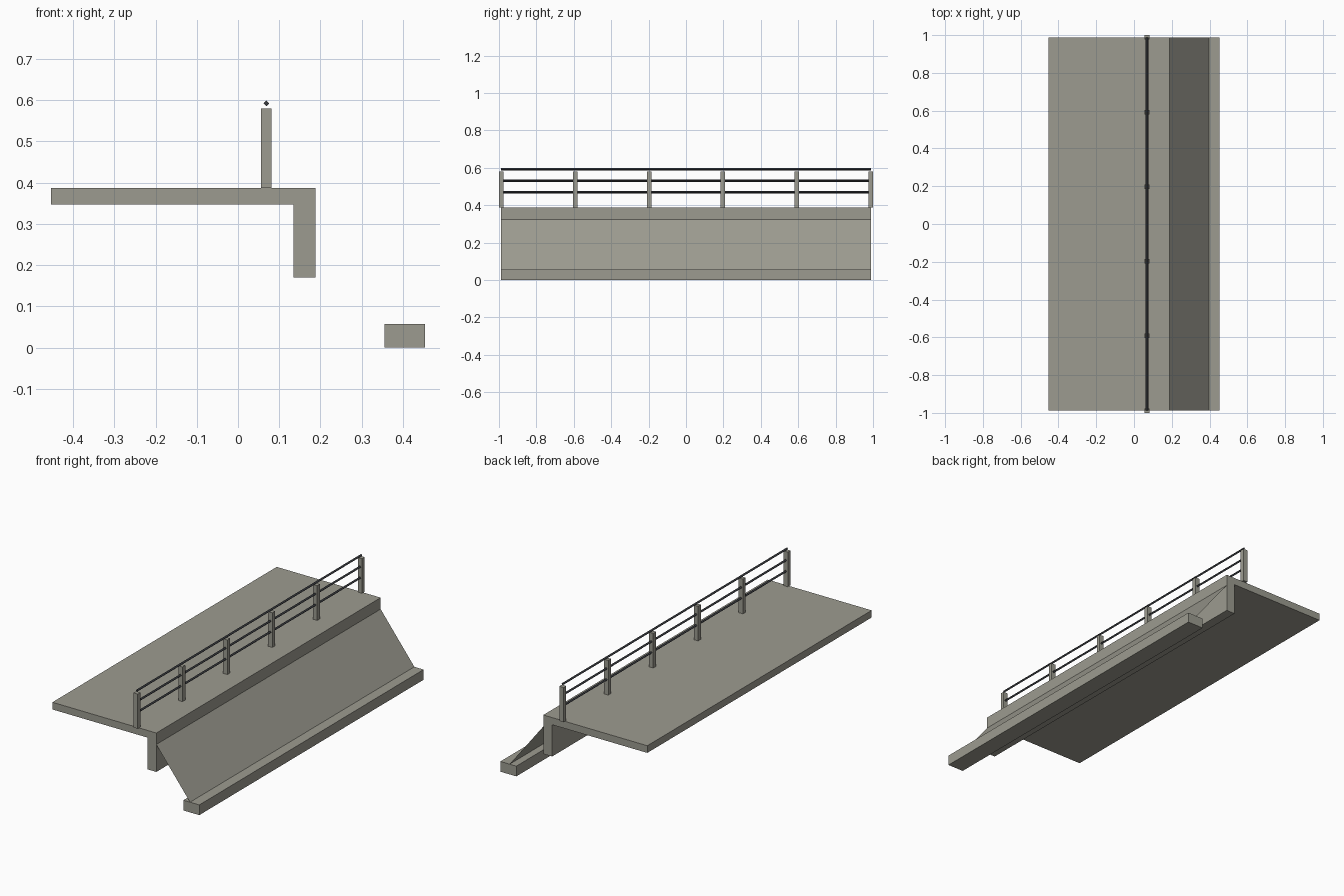
import bpy
import math

if "Cube" in bpy.data.objects:
    bpy.data.objects.remove(bpy.data.objects["Cube"])

HALF = 0.988      # half length of the quay
RAIL_X = 0.0685   # railing line


def material(name, color):
    mat = bpy.data.materials.new(name)
    mat.diffuse_color = (*color, 1.0)
    mat.use_nodes = True
    mat.node_tree.nodes["Principled BSDF"].inputs["Base Color"].default_value = mat.diffuse_color
    return mat


CONCRETE = material("concrete", (0.335, 0.33, 0.28))
STEEL = material("dark_steel", (0.04, 0.043, 0.05))


def mesh_object(name, verts, faces, mat):
    me = bpy.data.meshes.new(name)
    me.from_pydata(verts, [], faces)
    me.materials.append(mat)
    me.update()
    ob = bpy.data.objects.new(name, me)
    bpy.context.collection.objects.link(ob)
    return ob


def extrude_profile(name, profile, y0, y1, mat=CONCRETE):
    """Extrude a counter-clockwise (x, z) outline along y."""
    n = len(profile)
    verts = [(x, y, z) for y in (y0, y1) for x, z in profile]
    faces = [tuple(range(n)), tuple(reversed(range(n, 2 * n)))]
    faces += [(i, i + n, (i + 1) % n + n, (i + 1) % n) for i in range(n)]
    return mesh_object(name, verts, faces, mat)


def rect(x0, x1, z0, z1):
    return [(x0, z0), (x1, z0), (x1, z1), (x0, z1)]


# Deck slab with downstand edge beam
extrude_profile("deck_and_beam", [
    (-0.453, 0.347), (0.134, 0.347), (0.134, 0.170),
    (0.188, 0.170), (0.188, 0.387), (-0.453, 0.387)], -HALF, HALF)

# Toe block at the foot of the slope
extrude_profile("toe_block", rect(0.355, 0.453, 0.0, 0.057), -HALF, HALF)

# Thin sloping face between beam and toe
mesh_object("slope_face",
            [(0.188, -HALF, 0.323), (0.396, -HALF, 0.057),
             (0.396, HALF, 0.057), (0.188, HALF, 0.323)], [(0, 1, 2, 3)], CONCRETE)

# Railing posts
for i in range(6):
    y = -HALF + i * 2 * HALF / 5
    extrude_profile(f"railing_post_{i + 1}",
                    rect(RAIL_X - 0.013, RAIL_X + 0.013, 0.387, 0.58),
                    y - 0.012, y + 0.012)

# Slim diamond-section rails
R = 0.007
for name, z in (("top_rail", 0.592), ("middle_rail", 0.531), ("lower_rail", 0.47)):
    diamond = [(RAIL_X + R * math.cos(a * math.pi / 2),
                z + R * math.sin(a * math.pi / 2)) for a in range(4)]
    extrude_profile(name, diamond, -HALF, HALF, STEEL)
